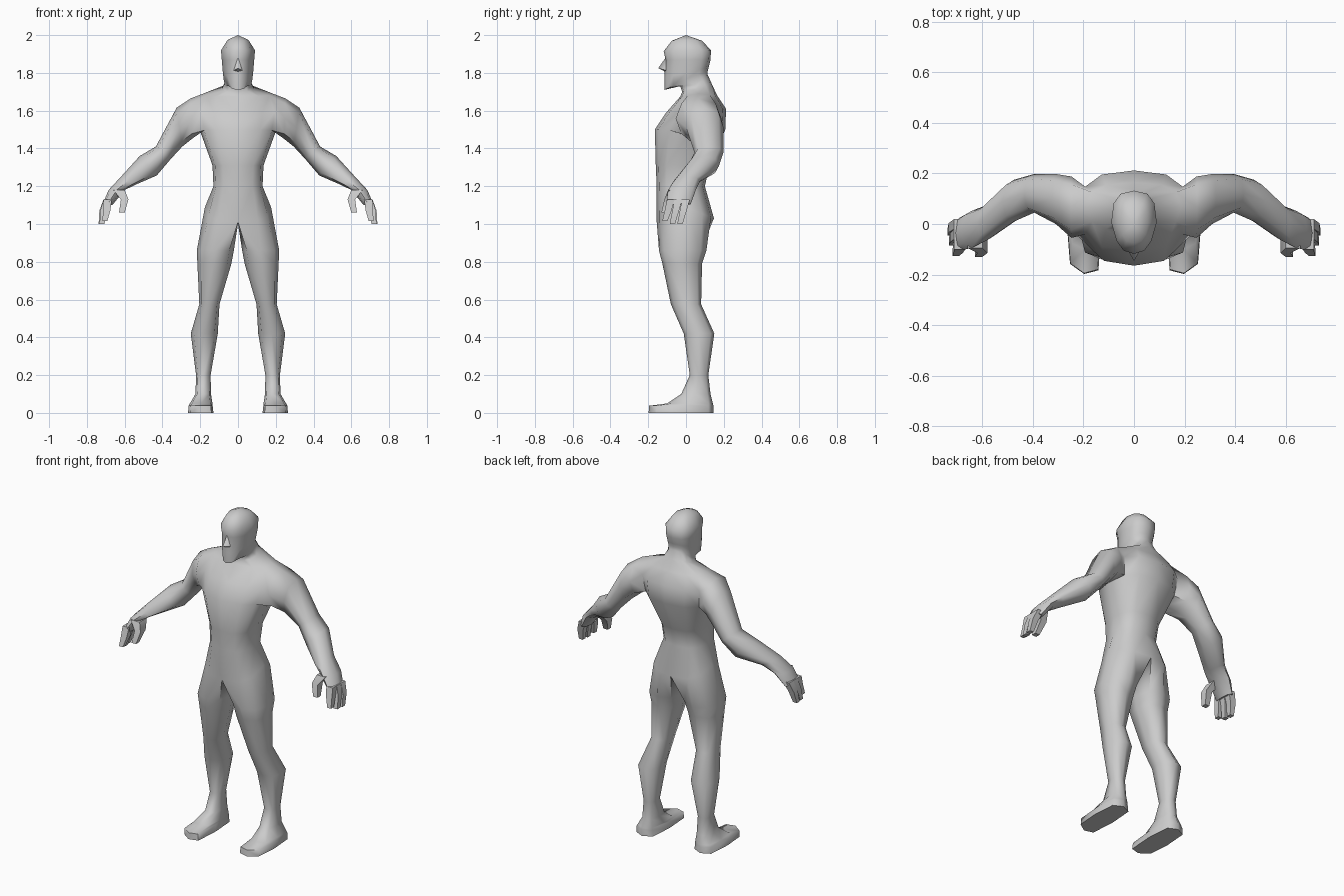
import bpy, bmesh, math
from mathutils import Vector

if "Cube" in bpy.data.objects:
    bpy.data.objects.remove(bpy.data.objects["Cube"])

skin = bpy.data.materials.new("light_grey")
skin.diffuse_color = (0.6, 0.6, 0.6, 1)
skin.use_nodes = True
skin.node_tree.nodes["Principled BSDF"].inputs["Base Color"].default_value = skin.diffuse_color


def spow(v, p):
    return math.copysign(abs(v) ** p, v) if abs(v) > 1e-6 else 0.0


def bridge(bm, a, b, closed=True):
    n = len(a)
    for i in range(n if closed else n - 1):
        j = (i + 1) % n
        bm.faces.new((a[i], a[j], b[j], b[i]))


def half_ring(bm, zf, zs, zb, w, yf, yb, taper=0.0):
    """Seven points from front centre round the side to back centre."""
    ring = []
    for k in range(7):
        t = math.pi * k / 6
        c, s = spow(math.cos(t), .75), spow(math.sin(t), .75)
        x = w * s * (1 - taper * max(c, 0))
        z = zs + (zf - zs) * max(c, 0) + (zb - zs) * max(-c, 0)
        ring.append(bm.verts.new((0 if k in (0, 6) else x, (yf + yb) / 2 - c * (yb - yf) / 2, z)))
    return ring


def leg_ring(bm, z, xi, xo, yf, yb, p=.8, skew=0.0):
    """Eight points starting at the inner front corner."""
    ring = []
    for k in range(8):
        t = math.radians(225 + 45 * k)
        c, s = spow(math.cos(t), p), spow(math.sin(t), p)
        y = (yf + yb) / 2 + s * (yb - yf) / 2 + (skew * c if s < -.1 else 0)
        ring.append(bm.verts.new(((xi + xo) / 2 + c * (xo - xi) / 2, y, z)))
    return ring


def arm_ring(bm, up, low, yf, yb):
    """Eight points around the arm, starting at the lower front."""
    mid = Vector((up[0] + low[0], yf + yb, up[1] + low[1])) / 2
    u = Vector((up[0] - low[0], 0, up[1] - low[1])) / 2
    v = Vector((0, (yb - yf) / 2, 0))
    ring = []
    for k in range(8):
        t = math.radians(45 - 45 * k)
        ring.append(bm.verts.new(mid - u * spow(math.cos(t), .85) - v * spow(math.sin(t), .85)))
    return ring


def finger(bm, points):
    """Square tapered finger through (x, y, z, rx, ry) stations."""
    last = None
    for x, y, z, rx, ry in points:
        ring = [bm.verts.new((x + a * rx, y + b * ry, z)) for a, b in ((-1, -1), (1, -1), (1, 1), (-1, 1))]
        if last:
            bridge(bm, last, ring)
        else:
            bm.faces.new(ring[::-1])
        last = ring
    bm.faces.new(last)


bm = bmesh.new()

# Torso and neck and head: half rings from hips to crown
trunk = [half_ring(bm, *r) for r in (
    (1.01, 1.09, 1.03, .175, -.155, .148),
    (1.20, 1.20, 1.20, .130, -.155, .100),
    (1.31, 1.31, 1.31, .135, -.160, .125),
    (1.50, 1.49, 1.50, .200, -.165, .208),
    (1.59, 1.59, 1.61, .215, -.105, .212),
    (1.675, 1.69, 1.68, .185, -.03, .165),
    (1.70, 1.715, 1.745, .085, -.02, .135),
    (1.73, 1.735, 1.79, .070, -.03, .115),
    (1.71, 1.765, 1.81, .076, -.115, .115, .4),
    (1.775, 1.80, 1.83, .080, -.115, .120, .3),
    (1.87, 1.87, 1.87, .086, -.108, .130, .25),
    (1.915, 1.92, 1.92, .090, -.118, .132, .25),
    (1.97, 1.975, 1.97, .055, -.075, .085, .1))]
for i in range(len(trunk) - 1):
    a, b = trunk[i], trunk[i + 1]
    for k in range(6):
        if not (i in (3, 4) and k in (2, 3)):      # shoulder opening
            bm.faces.new((a[k], a[k + 1], b[k + 1], b[k]))
crown = bm.verts.new((0, 0, 2.0))
for k in range(6):
    bm.faces.new((trunk[-1][k], trunk[-1][k + 1], crown))

# Arm: grows from the shoulder opening
A, B, C = trunk[3:6]
last = [A[2], A[3], A[4], B[4], C[4], C[3], C[2], B[2]]
bm.verts.remove(B[3])
for r in (((.25, 1.665), (.245, 1.45), -.055, .188),
          ((.325, 1.615), (.295, 1.41), .0, .198),
          ((.435, 1.41), (.355, 1.345), .045, .198),
          ((.52, 1.36), (.43, 1.257), .01, .175),
          ((.62, 1.25), (.545, 1.207), -.065, .075),
          ((.685, 1.18), (.60, 1.18), -.095, .052),
          ((.715, 1.11), (.665, 1.10), -.105, .025)):
    ring = arm_ring(bm, *r)
    bridge(bm, last, ring)
    last = ring
bm.faces.new(last)

# Fingers and thumb
for y, z, dx in ((-.08, 1.015, -.015), (-.04, 1.0, 0), (.0, 1.0, .005)):
    finger(bm, ((.69, y, 1.13, .022, .02), (.71 + dx, y - .015, 1.07, .019, .018),
                (.72 + dx, y - .032, z, .013, .014)))
finger(bm, ((.63, -.06, 1.18, .03, .035), (.60, -.09, 1.13, .02, .025), (.615, -.115, 1.06, .015, .015)))

# Leg and foot: grows from the hip ring plus a crotch point
crotch = bm.verts.new((0, 0, 1.0))
last = trunk[0] + [crotch]
for r in ((.86, .022, .218, -.143, .108),
          (.79, .035, .215, -.125, .085),
          (.575, .098, .205, -.080, .080),
          (.42, .107, .250, -.012, .150),
          (.20, .145, .222, .020, .118),
          (.10, .143, .225, -.025, .130, .7),
          (.05, .135, .255, -.100, .142, .6),
          (.038, .134, .262, -.195, .145, .5, .015),
          (.0, .130, .264, -.198, .146, .5, .015)):
    ring = leg_ring(bm, *r)
    bridge(bm, last, ring)
    last = ring
bm.faces.new(last)

# Nose: half a wedge, completed by the mirror
top, tip, base, side = [bm.verts.new(p) for p in (
    (0, -.105, 1.885), (0, -.147, 1.825), (0, -.108, 1.805), (.026, -.100, 1.812))]
bm.faces.new((top, tip, side))
bm.faces.new((tip, base, side))

bmesh.ops.recalc_face_normals(bm, faces=bm.faces)
mesh = bpy.data.meshes.new("body")
bm.to_mesh(mesh)
bm.free()
mesh.materials.append(skin)
body = bpy.data.objects.new("body", mesh)
bpy.context.collection.objects.link(body)
mirror = body.modifiers.new("mirror", 'MIRROR')
mirror.use_clip = True
mirror.merge_threshold = 0.0005

bpy.context.view_layer.objects.active = body
body.select_set(True)
bpy.ops.object.shade_smooth_by_angle(angle=math.radians(60))
